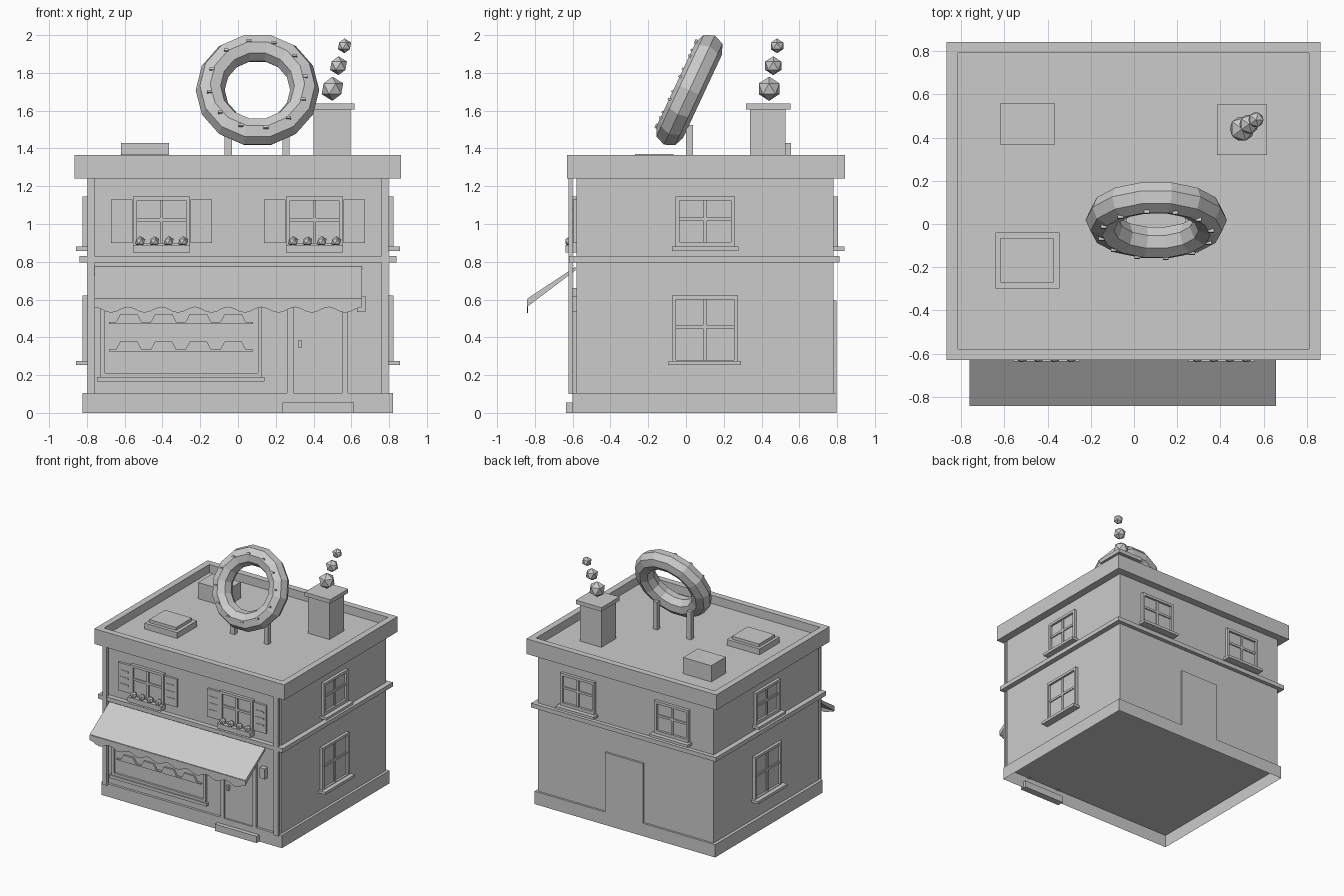
import bpy, bmesh, math
from mathutils import Matrix, Vector

if "Cube" in bpy.data.objects:
    bpy.data.objects.remove(bpy.data.objects["Cube"])

stone = bpy.data.materials.new("plain_grey")
stone.diffuse_color = (0.6, 0.6, 0.6, 1)
stone.use_nodes = True
stone.node_tree.nodes["Principled BSDF"].inputs["Base Color"].default_value = stone.diffuse_color


def finish(name, bm, matrix=None):
    bmesh.ops.recalc_face_normals(bm, faces=bm.faces)
    mesh = bpy.data.meshes.new(name)
    bm.to_mesh(mesh)
    bm.free()
    mesh.materials.append(stone)
    ob = bpy.data.objects.new(name, mesh)
    bpy.context.collection.objects.link(ob)
    if matrix:
        ob.matrix_world = matrix
    return ob


def add_box(bm, x, y, z):
    mid = Vector([(a + b) / 2 for a, b in (x, y, z)])
    size = [abs(b - a) for a, b in (x, y, z)]
    bmesh.ops.create_cube(bm, size=1, matrix=Matrix.Translation(mid) @ Matrix.Diagonal((*size, 1)))


def box(name, x, y, z, open_bottom=False):
    bm = bmesh.new()
    add_box(bm, x, y, z)
    if open_bottom:
        low = min(bm.faces, key=lambda f: f.calc_center_median().z)
        bmesh.ops.delete(bm, geom=[low], context='FACES_ONLY')
    return finish(name, bm)


def prism(name, pts, axis, a, b):
    """Extrude a 2D outline: axis 'x' uses (y, z) points, axis 'y' uses (x, z)."""
    bm = bmesh.new()
    at = (lambda p, t: (t, p[0], p[1])) if axis == 'x' else (lambda p, t: (p[0], t, p[1]))
    face = bm.faces.new([bm.verts.new(at(p, a)) for p in pts])
    ext = bmesh.ops.extrude_face_region(bm, geom=[face], use_keep_orig=True)['geom']
    vec = (b - a, 0, 0) if axis == 'x' else (0, b - a, 0)
    bmesh.ops.translate(bm, verts=[v for v in ext if isinstance(v, bmesh.types.BMVert)], vec=vec)
    return finish(name, bm)


def ball(bm, centre, r):
    bmesh.ops.create_icosphere(bm, subdivisions=1, radius=r, matrix=Matrix.Translation(centre))


# Wall frames: u runs along the wall, d points outwards
WALLS = {
    'front': lambda u, d: (u, [-0.58 - t for t in d]),
    'back': lambda u, d: (u, [0.78 + t for t in d]),
    'right': lambda u, d: ([0.798 + t for t in d], u),
    'left': lambda u, d: ([-0.798 - t for t in d], u),
}


def window(wall, c, w, z0, z1, sill_h, sill=True):
    """Frame bars, glass, glazing bars and sill; w is half the outer width."""
    bm = bmesh.new()
    t = 0.021
    zi, zt = z0 + sill_h, z1 - t
    zm = zi + 0.55 * (zt - zi)

    def part(u, d, z):
        x, y = WALLS[wall](u, d)
        add_box(bm, x, y, z)
    part((c - w, c - w + t), (-0.01, 0.024), (z0, z1))
    part((c + w - t, c + w), (-0.01, 0.024), (z0, z1))
    part((c - w + t, c + w - t), (-0.01, 0.024), (zt, z1))
    part((c - w + t, c + w - t), (-0.01, 0.024), (z0, zi))
    part((c - w + t, c + w - t), (-0.01, 0.006), (zi, zt))
    part((c - w + t, c + w - t), (0, 0.015), (zm - 0.009, zm + 0.009))
    part((c - 0.009, c + 0.009), (0, 0.015), (zi, zm - 0.009))
    part((c - 0.009, c + 0.009), (0, 0.015), (zm + 0.009, zt))
    if sill:
        part((c - w - 0.018, c + w + 0.018), (-0.01, 0.06), (z0 - 0.012, z0 + 0.01))
    finish(wall + "_window", bm)


# Main building; the plinth is an open shell underneath
box("plinth", (-0.823, 0.82), (-0.6, 0.797), (0, 0.105), open_bottom=True)
box("walls", (-0.798, 0.798), (-0.58, 0.78), (0.105, 1.24))
box("floor_band", (-0.84, 0.84), (-0.62, 0.812), (0.795, 0.83))

# Roof slab with a sunken deck
DECK = 1.297
bm = bmesh.new()
add_box(bm, (-0.866, 0.862), (-0.63, 0.842), (1.24, 1.365))
top = max(bm.faces, key=lambda f: f.calc_center_median().z)
bm.normal_update()
bmesh.ops.inset_region(bm, faces=[top], thickness=0.052, use_even_offset=True)
walls_in = bmesh.ops.extrude_discrete_faces(bm, faces=[top])['faces']
bmesh.ops.translate(bm, verts=walls_in[0].verts, vec=(0, 0, DECK - 1.365))
finish("roof", bm)

# Corner boards
for s in (-1, 1):
    box("corner_board", (s * 0.759, s * 0.798), (-0.622, -0.6), (0.1, 1.24))

# Windows, shutters and flower boxes
for s0 in (-1, 1):
    c = s0 * 0.405
    window('back', s0 * 0.428, 0.155, 0.87, 1.145, 0.035)
    window('front', c, 0.15, 0.88, 1.145, 0.02, sill=False)
    for s in (-1, 1):
        mid = c + s * 0.21
        box("shutter", (mid - 0.057, mid + 0.057), (-0.598, -0.58), (0.9, 1.13))
        bm = bmesh.new()
        for k in range(3):
            z = 0.96 + k * 0.055
            add_box(bm, (mid - 0.038, mid + 0.038), (-0.602, -0.598), (z - 0.006, z + 0.006))
        finish("shutter_slats", bm)
    box("flower_box", (c - 0.152, c + 0.152), (-0.637, -0.58), (0.85, 0.89))
    bm = bmesh.new()
    for k in range(4):
        ball(bm, (c - 0.113 + k * 0.0758, -0.615, 0.907), 0.028)
    finish("flowers", bm)
for side in ('left', 'right'):
    window(side, 0.102, 0.157, 0.87, 1.145, 0.035)
    window(side, 0.1, 0.174, 0.265, 0.622, 0.015)

# Back door
box("back_door", (-0.165, 0.18), (0.78, 0.797), (0.105, 0.595))

# Shop window with two shelves of pastries
bm = bmesh.new()
for x, z in (((-0.727, -0.708), (0.19, 0.64)), ((0.105, 0.124), (0.19, 0.64)),
             ((-0.708, 0.105), (0.19, 0.21)), ((-0.708, 0.105), (0.62, 0.64))):
    add_box(bm, x, (-0.602, -0.58), z)
finish("shop_window_frame", bm)
box("shop_glass", (-0.708, 0.105), (-0.585, -0.58), (0.21, 0.62))
box("shop_sill", (-0.747, 0.14), (-0.612, -0.58), (0.165, 0.19))
for z in (0.325, 0.47):
    box("shelf", (-0.683, 0.08), (-0.6, -0.58), (z, z + 0.01))
    for k in range(4):
        x = -0.578 + k * 0.184
        prism("pastry", [(x - 0.068, z + 0.01), (x + 0.068, z + 0.01), (x + 0.045, z + 0.054),
                         (x - 0.045, z + 0.054)], 'y', -0.6, -0.58)

# Front door
bm = bmesh.new()
for x, z in (((0.26, 0.293), (0.1, 0.66)), ((0.55, 0.583), (0.1, 0.66)), ((0.293, 0.55), (0.625, 0.66))):
    add_box(bm, x, (-0.6, -0.58), z)
finish("door_frame", bm)
box("front_door", (0.293, 0.55), (-0.588, -0.58), (0.105, 0.625))
box("door_handle", (0.32, 0.337), (-0.61, -0.58), (0.343, 0.385))
box("door_step", (0.235, 0.614), (-0.635, -0.58), (0, 0.055))
box("wall_lantern", (0.63, 0.676), (-0.62, -0.58), (0.535, 0.62))

# Awning with a scalloped front edge
prism("awning", [(-0.585, 0.774), (-0.84, 0.605), (-0.84, 0.562), (-0.585, 0.755)], 'x', -0.76, 0.656)
steps = 48
wave = [(-0.76 + 1.416 * i / steps, 0.545 + 0.015 * math.cos(2 * math.pi * i * 8 / steps))
        for i in range(steps + 1)]
prism("awning_scallops", [(0.656, 0.6), (-0.76, 0.6)] + wave, 'y', -0.842, -0.837)

# Roof items
box("roof_unit", (-0.62, -0.365), (0.367, 0.557), (DECK, 1.43))
box("hatch_frame", (-0.64, -0.345), (-0.298, -0.04), (DECK, 1.345))
box("hatch_lid", (-0.618, -0.373), (-0.271, -0.065), (1.345, 1.37))
box("chimney", (0.4, 0.596), (0.338, 0.528), (DECK, 1.605))
box("chimney_cap", (0.383, 0.616), (0.318, 0.552), (1.605, 1.637))
bm = bmesh.new()
for centre, r in (((0.5, 0.44, 1.716), 0.064), ((0.532, 0.462, 1.838), 0.05), ((0.564, 0.482, 1.943), 0.039)):
    ball(bm, centre, r)
finish("smoke_puffs", bm)

# Ring sign on two posts, leaning back
for x in (-0.052, 0.254):
    box("sign_post", (x - 0.019, x + 0.019), (0.0, 0.038), (DECK, 1.525))
R, r, major, minor = 0.25, 0.077, 14, 8
lean = Matrix.Translation((0.103, 0.018, 1.709)) @ Matrix.Rotation(math.radians(65), 4, 'X')
bm = bmesh.new()
grid = []
for i in range(major):
    a = 2 * math.pi * i / major
    row = []
    for j in range(minor):
        b = 2 * math.pi * j / minor
        d = R + r * math.cos(b)
        row.append(bm.verts.new((d * math.cos(a), d * math.sin(a), r * math.sin(b))))
    grid.append(row)
for i in range(major):
    for j in range(minor):
        p, q, k = grid[i], grid[(i + 1) % major], (j + 1) % minor
        bm.faces.new((p[j], q[j], q[k], p[k]))
finish("ring_sign", bm, lean)

# Sprinkles on the ring's front face
bm = bmesh.new()
for i in range(12):
    a = math.radians(10 + 30 * i)
    x, y, z = 0.257 * math.cos(a), 0.257 * math.sin(a), r
    add_box(bm, (x - 0.013, x + 0.013), (y - 0.006, y + 0.006), (z - 0.01, z + 0.007))
finish("sprinkles", bm, lean)
